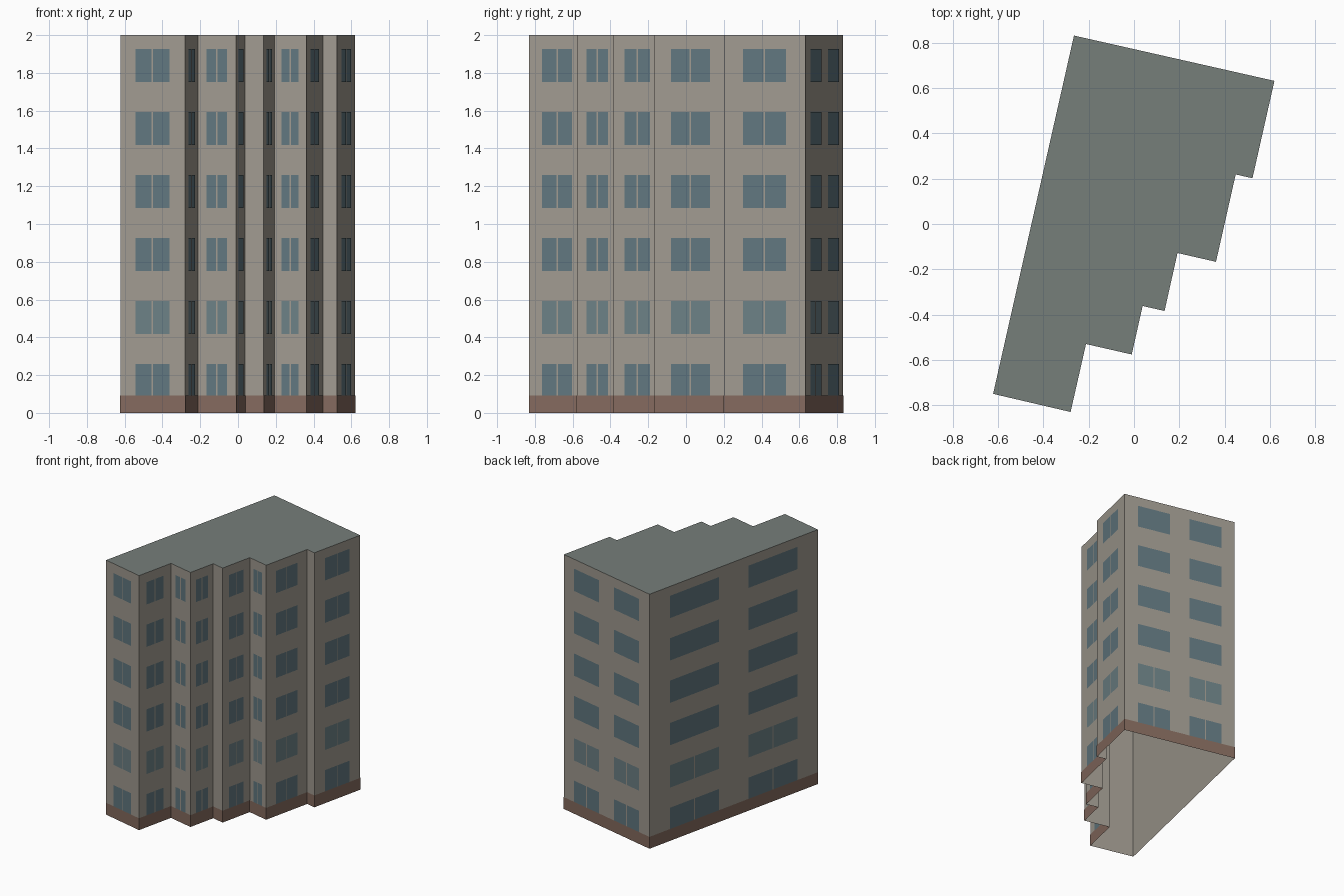
import bpy
from mathutils import Vector

if "Cube" in bpy.data.objects:
    bpy.data.objects.remove(bpy.data.objects["Cube"])

H = 2.0
PLINTH = 0.093
EPS = 0.002

# Footprint, counter-clockwise, starting at the front left corner
FOOT = [Vector(p) for p in [
    (-0.622, -0.750), (-0.280, -0.830), (-0.212, -0.530), (-0.010, -0.576),
    (0.038, -0.362), (0.135, -0.384), (0.192, -0.128), (0.362, -0.167),
    (0.449, 0.219), (0.523, 0.202), (0.620, 0.632), (-0.265, 0.832)]]
N = len(FOOT)


def material(name, rgb):
    m = bpy.data.materials.new(name)
    lin = [((c / 255 + 0.055) / 1.055) ** 2.4 for c in rgb]
    m.diffuse_color = (*lin, 1)
    m.use_nodes = True
    m.node_tree.nodes["Principled BSDF"].inputs["Base Color"].default_value = m.diffuse_color
    return m


def mesh_object(name, verts, faces, mat):
    me = bpy.data.meshes.new(name)
    me.from_pydata(verts, [], faces)
    me.materials.append(mat)
    me.update()
    ob = bpy.data.objects.new(name, me)
    bpy.context.collection.objects.link(ob)
    return ob


def normal(i):
    d = (FOOT[(i + 1) % N] - FOOT[i]).normalized()
    return Vector((d.y, -d.x))


def band(name, pts, z0, z1, mat):
    verts = [(p.x, p.y, z) for z in (z0, z1) for p in pts]
    faces = [(i, (i + 1) % N, N + (i + 1) % N, N + i) for i in range(N)]
    return mesh_object(name, verts, faces, mat)


wall_mat = material("wall", (160, 154, 144))
roof_mat = material("roof", (118, 126, 122))
plinth_mat = material("plinth", (132, 106, 94))
glass_mat = material("glass", (97, 119, 127))
pale_glass_mat = material("pale_glass", (108, 128, 133))

# Walls (open underneath) and flat roof
band("walls", FOOT, 0, H, wall_mat)
mesh_object("roof", [(p.x, p.y, H) for p in FOOT], [tuple(range(N))], roof_mat)

# Plinth strip just outside the walls
skirt = [FOOT[i] + EPS * (normal(i) + normal(i - 1)) for i in range(N)]
band("plinth", skirt, 0, PLINTH, plinth_mat)

# Windows: one bay on each stepped wall, two bays on the long back and left walls
ONE = [(0.23, 0.76)]
TWO = [(0.122, 0.412), (0.588, 0.878)]
BLANK = {4, 8}
for floor in range(6):
    z0 = max(0.085 + floor / 3, PLINTH)
    z1 = 0.26 + floor / 3
    verts, faces = [], []
    for i in range(N):
        if i in BLANK:
            continue
        long_wall = i >= 10
        a, b = FOOT[i], FOOT[(i + 1) % N]
        off = normal(i) * EPS
        gap = 0.004 / (b - a).length
        for s, e in (TWO if long_wall else ONE):
            mid = (s + e) / 2
            split = not long_wall or floor < 2
            panes = [(s, mid - gap), (mid + gap, e)] if split else [(s, e)]
            for t0, t1 in panes:
                p, q = a.lerp(b, t0) + off, a.lerp(b, t1) + off
                k = len(verts)
                verts += [(p.x, p.y, z0), (q.x, q.y, z0), (q.x, q.y, z1), (p.x, p.y, z1)]
                faces.append((k, k + 1, k + 2, k + 3))
    mesh_object(f"windows_floor_{floor + 1}", verts, faces,
                pale_glass_mat if floor == 1 else glass_mat)
